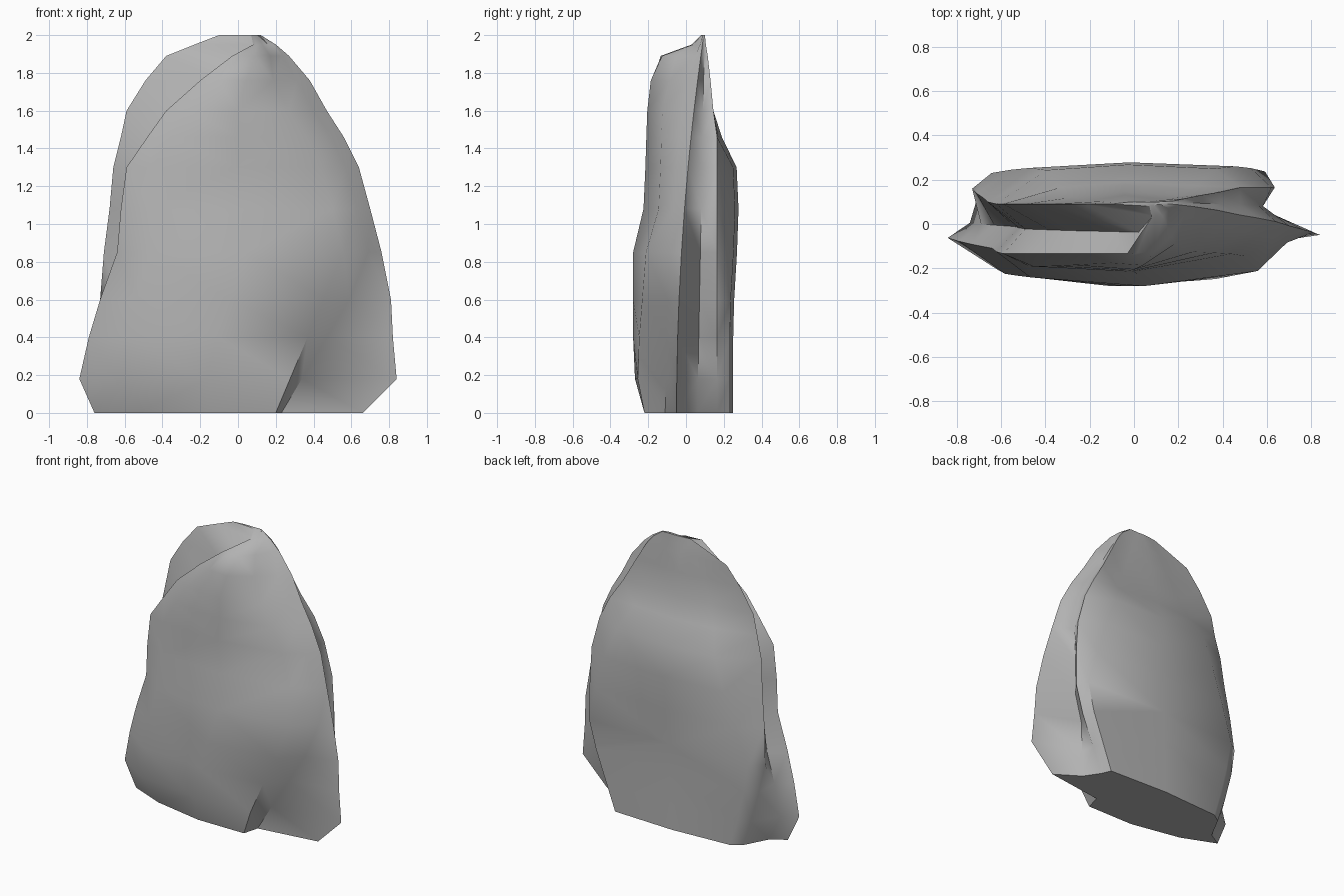
import bpy, bmesh

if "Cube" in bpy.data.objects:
    bpy.data.objects.remove(bpy.data.objects["Cube"])

# Silhouette profile of the split rock, one row per height:
# z, front slab left x, right edge x, front y, back slab left x, back y
PROFILE = [
    (0, -.76, .66, -.22, -.57, .25),
    (.18, -.84, .84, -.27, -.63, .25),
    (.4, -.79, .82, -.28, -.69, .25),
    (.6, -.73, .81, -.28, -.73, .255),
    (.85, -.64, .76, -.28, -.71, .27),
    (1.08, -.62, .70, -.225, -.68, .278),
    (1.3, -.59, .64, -.215, -.66, .268),
    (1.46, -.48, .56, -.21, -.62, .19),
    (1.6, -.38, .47, -.205, -.59, .145),
    (1.76, -.20, .38, -.195, -.49, .13),
    (1.89, -.03, .27, -.14, -.38, .115),
    (1.95, .08, .20, .03, -.23, .105),
    (2, .07, .12, .08, -.10, .10),
]


def section(z, left, right, front, back_left, back):
    """Cross-section of the rock, anticlockwise from the front left ridge."""
    k = min(1, (right - left) / .6)              # details shrink near the peak
    ridge_y = -.05 + .036 * z * z
    shoulder = left + (.24 - .08 * z) * k
    bulge = min(.2 + .42 * z, right - .2 * k)
    lean = .5 * max(0, z - 1.7) * k              # front leans back at the top
    back_right = min(.42 + .4 * z, .635, right - .08 * k)
    groove = .07 * k - .35 * max(0, .4 - z) - .07 * k * max(0, min(1, (z - .9) / .4))
    panel = .88 - .4 * max(0, z - .6)            # back panel narrows upward
    points = [
        (left, max(-.05 - .07 * min(z, 1.2), front)),                # front left ridge
        (shoulder, front + .02 * k + .05 * max(0, 1 - z / 1.4)),     # front left shoulder
        ((shoulder + bulge) / 2, front + .3 * lean),                 # front middle
        (bulge, front + .08 * min(z, 1) * k + lean),                 # bulge edge
        (min(.23 + .6 * z, right - .07 * k), ridge_y - .06 * k),     # crease
        (right, ridge_y),                                            # right ridge
        (back_right - groove, .06 + .019 * z),                       # right groove
        (back_right, min(.165, back)),                               # back right ridge
        (back_right * (panel + .05), back - .018 * k),               # back right shoulder
        ((back_right + back_left) * panel / 2, back),                # back middle
        (back_left * panel, back - .025 * k),                        # back left shoulder
        (back_left, max(.09, min(.18, .21 - .085 * z))),             # back left ridge
        (left + .1 * k, max(.01 - .025 * z, front + .005)),          # left groove
    ]
    return [(x, y, z) for x, y in points]


# Loft the rock through its sections and close both ends
bm = bmesh.new()
rings = [[bm.verts.new(p) for p in section(*row)] for row in PROFILE]
n = len(rings[0])
for low, high in zip(rings, rings[1:]):
    for i in range(n):
        j = (i + 1) % n
        bm.faces.new((low[i], low[j], high[j], high[i]))
bm.faces.new(rings[0][::-1])
bm.faces.new(rings[-1])
bmesh.ops.triangulate(bm, faces=bm.faces[:])
bmesh.ops.recalc_face_normals(bm, faces=bm.faces[:])

mesh = bpy.data.meshes.new("rock")
bm.to_mesh(mesh)
bm.free()
rock = bpy.data.objects.new("rock", mesh)
bpy.context.collection.objects.link(rock)

# Plain stone grey
stone = bpy.data.materials.new("stone grey")
stone.diffuse_color = (.45, .45, .45, 1)
stone.use_nodes = True
stone.node_tree.nodes["Principled BSDF"].inputs["Base Color"].default_value = stone.diffuse_color
mesh.materials.append(stone)

bpy.context.view_layer.objects.active = rock
rock.select_set(True)
bpy.ops.object.shade_smooth_by_angle(angle=1.0)
